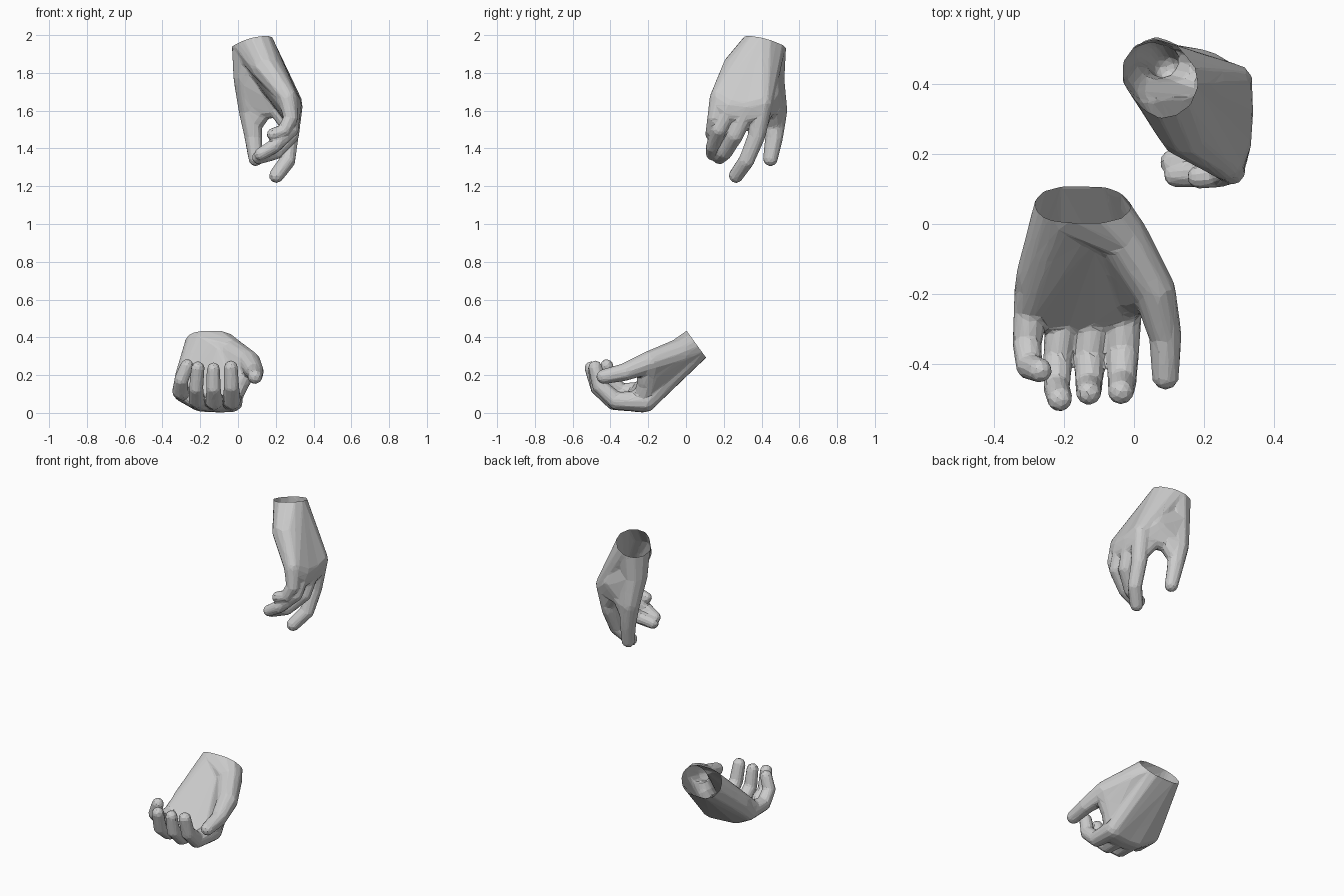
import bpy, bmesh
from mathutils import Vector

# unit ball directions used for every fleshy mass
ball = bmesh.new()
bmesh.ops.create_icosphere(ball, subdivisions=2, radius=1)
DIRS = [v.co.copy() for v in ball.verts]
ball.free()


def mass(bm, *joints):
    """Skin stretched over several joints (x, y, z, radius)."""
    verts = [bm.verts.new(Vector(j[:3]) + d * j[3]) for j in joints for d in DIRS]
    res = bmesh.ops.convex_hull(bm, input=verts)
    loose = {g for k in ("geom_interior", "geom_unused") for g in res[k]
             if isinstance(g, bmesh.types.BMVert)}
    loose |= {v for v in verts if v.is_valid and not v.link_faces}
    bmesh.ops.delete(bm, geom=list(loose), context='VERTS')


def chain(bm, joints):
    for a, b in zip(joints, joints[1:]):
        mass(bm, a, b)


def pad(finger):
    """Fleshy pad a little way along the first finger bone."""
    a, b = Vector(finger[0]), Vector(finger[1])
    return tuple(a.lerp(b, 0.3))


def build_hand(name, wrist, heel, fingers, thumb, webs, cut_co, cut_no):
    bm = bmesh.new()
    n = Vector(cut_no).normalized()
    # wrist stub, run past the cut
    ext = [(*(Vector(w[:3]) + n * 0.1), w[3]) for w in wrist]
    mass(bm, *wrist, *ext)
    # palm between neighbouring knuckles
    for a, b in zip(fingers, fingers[1:]):
        mass(bm, *wrist, a[0], b[0], pad(a), pad(b))
    mass(bm, *wrist, heel, fingers[-1][0])
    # thumb base and webs
    mass(bm, *wrist, thumb[0])
    for w in webs:
        mass(bm, *w)
    for f in fingers + [thumb]:
        chain(bm, f)
    me = bpy.data.meshes.new(name)
    bm.to_mesh(me)
    bm.free()
    ob = bpy.data.objects.new(name, me)
    bpy.context.collection.objects.link(ob)
    # fuse, soften, reduce to facets
    m = ob.modifiers.new("fuse", 'REMESH')
    m.mode, m.voxel_size = 'VOXEL', 0.006
    m = ob.modifiers.new("soften", 'SMOOTH')
    m.factor, m.iterations = 0.5, 10
    m = ob.modifiers.new("facets", 'DECIMATE')
    m.ratio = 0.024
    dg = bpy.context.evaluated_depsgraph_get()
    dg.update()
    done = bpy.data.meshes.new_from_object(ob.evaluated_get(dg))
    ob.modifiers.clear()
    ob.data = done
    # open wrist
    bm = bmesh.new()
    bm.from_mesh(done)
    bmesh.ops.bisect_plane(bm, geom=bm.verts[:] + bm.edges[:] + bm.faces[:],
                           plane_co=cut_co, plane_no=n, clear_outer=True)
    for f in bm.faces:
        f.smooth = False
    bm.to_mesh(done)
    bm.free()


# lower hand: palm up, fingers curled upward (index to little finger)
low_thumb = [(-0.037, -0.03, 0.322, 0.075), (0.058, -0.19, 0.268, 0.062),
             (0.09, -0.32, 0.217, 0.048), (0.09, -0.436, 0.192, 0.04)]
build_hand(
    "lower_hand",
    wrist=[(-0.195, 0.055, 0.363, 0.09), (-0.112, 0.055, 0.363, 0.09)],
    heel=(-0.275, -0.15, 0.18, 0.064),
    fingers=[
        [(-0.03, -0.215, 0.06, 0.057), (-0.032, -0.37, 0.064, 0.048),
         (-0.034, -0.455, 0.14, 0.042), (-0.038, -0.48, 0.24, 0.038)],
        [(-0.115, -0.225, 0.056, 0.054), (-0.128, -0.385, 0.059, 0.044),
         (-0.129, -0.465, 0.13, 0.04), (-0.13, -0.484, 0.232, 0.036)],
        [(-0.2, -0.225, 0.061, 0.054), (-0.219, -0.385, 0.067, 0.043),
         (-0.222, -0.468, 0.13, 0.039), (-0.213, -0.502, 0.237, 0.037)],
        [(-0.292, -0.205, 0.113, 0.054), (-0.307, -0.34, 0.115, 0.043),
         (-0.3, -0.408, 0.175, 0.039), (-0.27, -0.42, 0.25, 0.036)],
    ],
    thumb=low_thumb,
    webs=[[(0.03, -0.19, 0.215, 0.056), (-0.025, -0.225, 0.09, 0.052),
           (-0.09, 0.0, 0.31, 0.07), low_thumb[0]],
          [low_thumb[1], (0.015, -0.21, 0.17, 0.052), low_thumb[0]]],
    cut_co=(-0.15, 0.055, 0.363), cut_no=(0, 0.81, 0.587))

# upper hand: hanging down, thumb and index reaching
up_thumb = [(0.05, 0.445, 1.77, 0.077), (0.064, 0.475, 1.6, 0.062),
            (0.082, 0.467, 1.46, 0.048), (0.094, 0.447, 1.345, 0.04)]
build_hand(
    "upper_hand",
    wrist=[(0.06, 0.435, 1.955, 0.097), (0.088, 0.403, 1.962, 0.096)],
    heel=(0.145, 0.272, 1.83, 0.08),
    fingers=[
        [(0.285, 0.405, 1.64, 0.056), (0.275, 0.375, 1.47, 0.048),
         (0.262, 0.32, 1.335, 0.043), (0.203, 0.265, 1.256, 0.04)],
        [(0.29, 0.325, 1.62, 0.054), (0.28, 0.26, 1.47, 0.045),
         (0.2, 0.208, 1.38, 0.04), (0.11, 0.177, 1.352, 0.037)],
        [(0.285, 0.24, 1.63, 0.053), (0.28, 0.175, 1.5, 0.043),
         (0.19, 0.143, 1.412, 0.039), (0.12, 0.14, 1.37, 0.035)],
        [(0.262, 0.177, 1.67, 0.052), (0.28, 0.152, 1.56, 0.04),
         (0.245, 0.14, 1.495, 0.036), (0.185, 0.135, 1.475, 0.034)],
    ],
    thumb=up_thumb,
    webs=[[(0.07, 0.47, 1.6, 0.052), (0.275, 0.405, 1.62, 0.05),
           (0.09, 0.41, 1.9, 0.08), up_thumb[0], (0.2, 0.44, 1.69, 0.06)],
          [(0.078, 0.47, 1.52, 0.048), up_thumb[1], (0.15, 0.45, 1.62, 0.048)],
          [(0.27, 0.385, 1.52, 0.046), (0.2, 0.425, 1.62, 0.048),
           (0.285, 0.405, 1.64, 0.05)]],
    cut_co=(0.075, 0.415, 1.96), cut_no=(-0.21, 0.235, 1))
